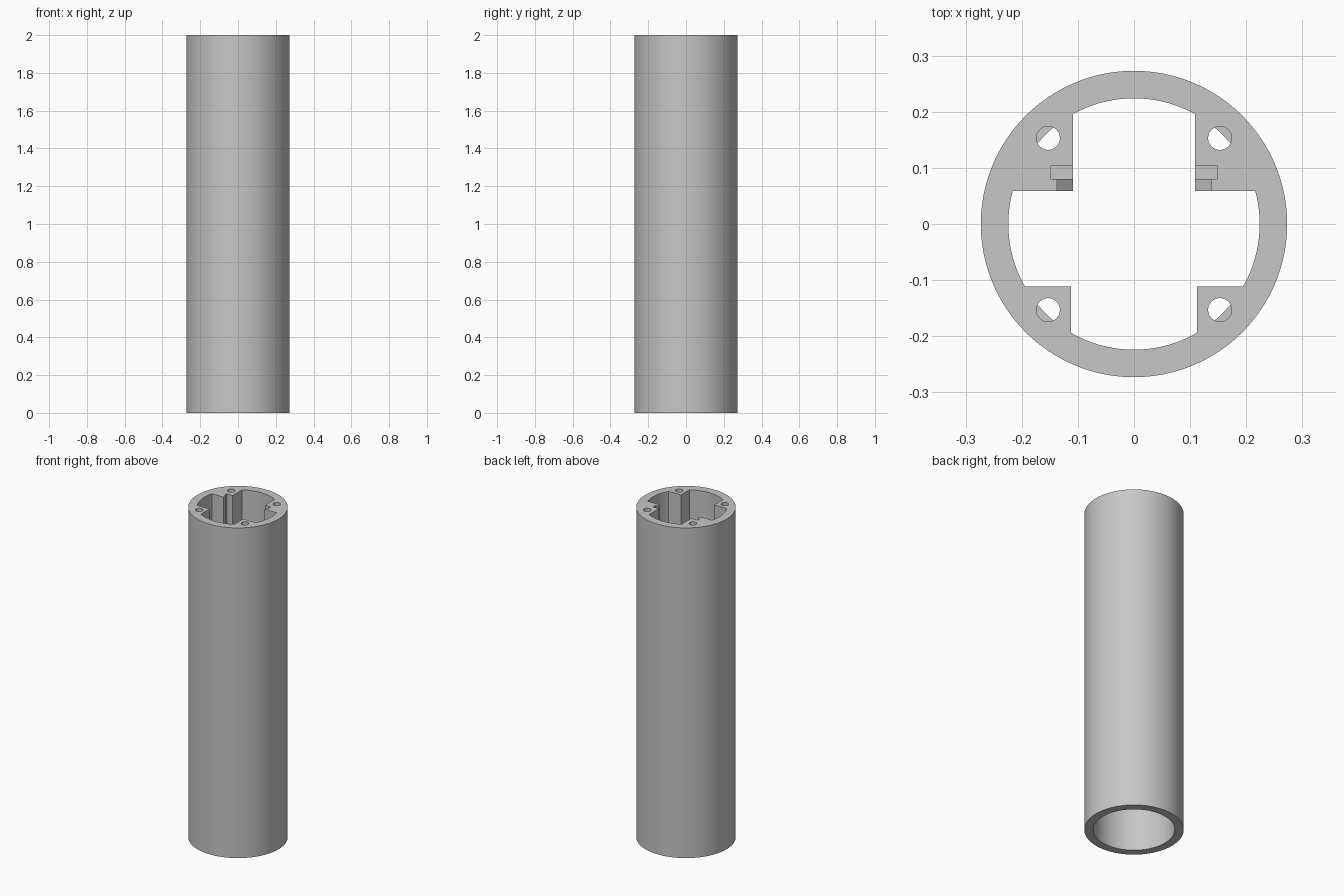
import bpy
import bmesh
from math import radians

old = bpy.data.objects.get("Cube")
if old:
    bpy.data.objects.remove(old, do_unlink=True)

HEIGHT, OUTER, INNER = 2.0, 0.273, 0.224
BOSS_Z = 1.5          # underside of the screw bosses
SLOT_Z = 1.62         # floor of the wide slots
HOLE, HOLE_R = 0.153, 0.021

grey = bpy.data.materials.new("light grey")
grey.use_nodes = True
colour = (0.57, 0.57, 0.57, 1)
grey.diffuse_color = colour
grey.node_tree.nodes["Principled BSDF"].inputs["Base Color"].default_value = colour


def prism(name, points, offset):
    """Solid made by sweeping a polygon along an offset."""
    bm = bmesh.new()
    face = bm.faces.new([bm.verts.new(p) for p in points])
    swept = bmesh.ops.extrude_face_region(bm, geom=[face])["geom"]
    verts = [v for v in swept if isinstance(v, bmesh.types.BMVert)]
    bmesh.ops.translate(bm, verts=verts, vec=offset)
    bmesh.ops.recalc_face_normals(bm, faces=bm.faces[:])
    mesh = bpy.data.meshes.new(name)
    bm.to_mesh(mesh)
    bm.free()
    mesh.materials.append(grey)
    obj = bpy.data.objects.new(name, mesh)
    bpy.context.collection.objects.link(obj)
    return obj


def box(name, x0, x1, y0, y1, z0, z1):
    return prism(name, [(x0, y0, z0), (x1, y0, z0), (x1, y1, z0), (x0, y1, z0)],
                 (0, 0, z1 - z0))


def cylinder(name, radius, z0, z1, x=0, y=0, sides=128):
    bpy.ops.mesh.primitive_cylinder_add(vertices=sides, radius=radius, depth=z1 - z0,
                                        location=(x, y, (z0 + z1) / 2))
    obj = bpy.context.object
    obj.name = name
    obj.data.materials.append(grey)
    return obj


def cut(target, cutter):
    """Subtract the cutter for good, then drop it."""
    cutter.hide_render = True
    mod = target.modifiers.new("cut", "BOOLEAN")
    mod.operation, mod.solver, mod.object = "DIFFERENCE", "EXACT", cutter
    bpy.ops.object.select_all(action="DESELECT")
    bpy.context.view_layer.objects.active = target
    target.select_set(True)
    bpy.ops.object.modifier_apply(modifier=mod.name)
    bpy.data.objects.remove(cutter, do_unlink=True)


# Bore: round all the way, notched near the top where the bosses stay
bore = cylinder("bore", INNER, -0.1, HEIGHT + 0.1)
for s in (-1, 1):
    cut(bore, box("back_boss", s * 0.109, s * 0.4, 0.059, 0.4, BOSS_Z, 2.4))
    cut(bore, box("front_boss", s * 0.112, s * 0.4, -0.4, -0.111, BOSS_Z, 2.4))

# Outer tube
tube = cylinder("tube_body", OUTER, 0, HEIGHT)
cut(tube, bore)

# Screw holes and stepped slots in the back bosses
for s in (-1, 1):
    for y in (-HOLE, HOLE):
        cut(tube, cylinder("screw_hole", HOLE_R, BOSS_Z - 0.01, 2.1, s * HOLE, y, 32))
    cut(tube, box("wide_slot", s * 0.05, s * 0.148, 0.08, 0.104, SLOT_Z, 2.1))
    ramp = [(s * 0.05, 0.03, 2.1), (s * 0.137, 0.03, 2.1),
            (s * 0.137, 0.03, SLOT_Z + 0.1), (s * 0.05, 0.03, SLOT_Z + 0.013)]
    cut(tube, prism("ramped_slot", ramp, (0, 0.06, 0)))

bpy.ops.object.select_all(action="DESELECT")
bpy.context.view_layer.objects.active = tube
tube.select_set(True)
bpy.ops.object.shade_smooth_by_angle(angle=radians(30))
